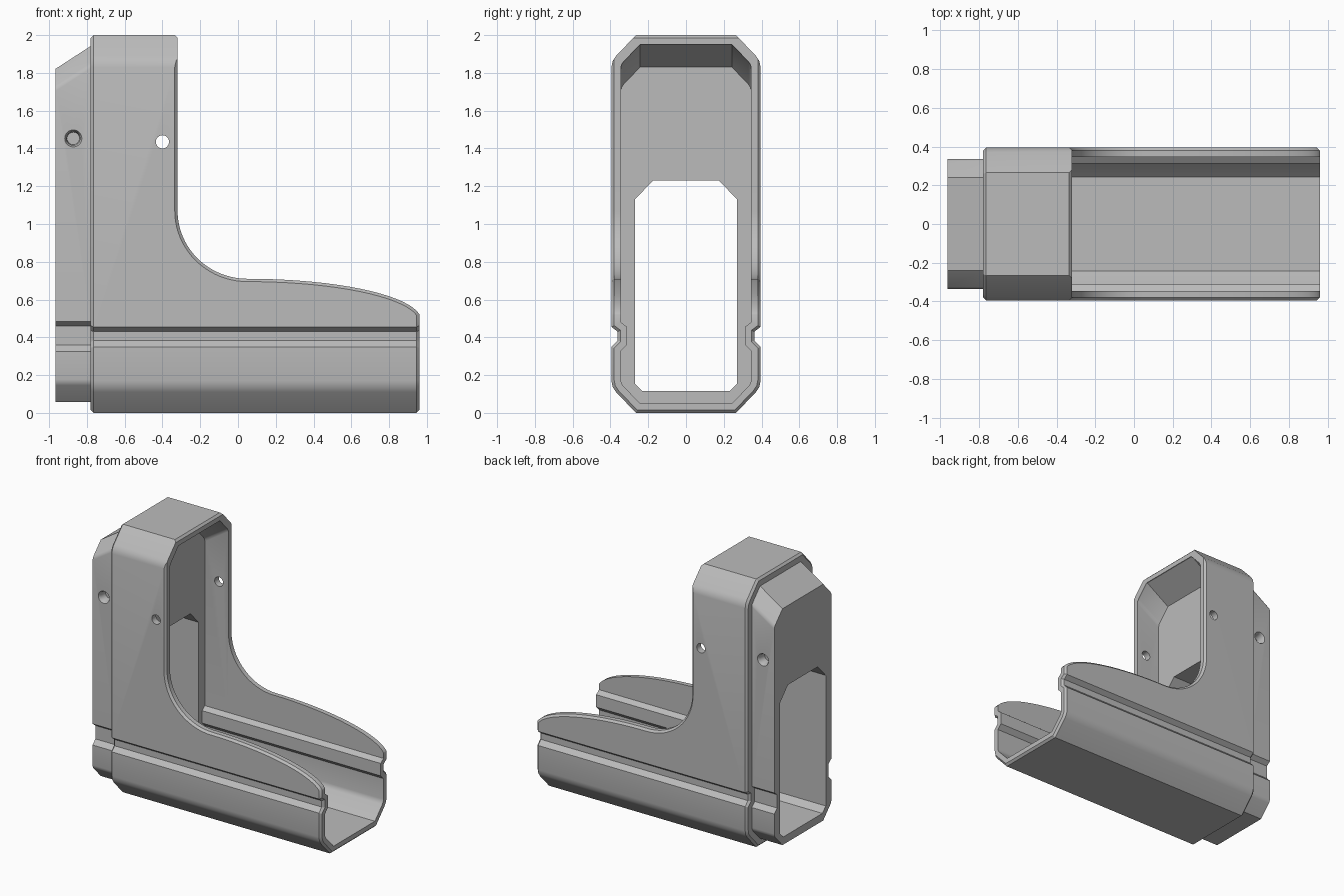
import bpy, bmesh, math
from mathutils import Vector

cube = bpy.data.objects.get("Cube")
if cube:
    bpy.data.objects.remove(cube, do_unlink=True)

grey = bpy.data.materials.new("plain_grey")
grey.use_nodes = True
GREY = (0.5, 0.5, 0.5, 1)
grey.diffuse_color = GREY
grey.node_tree.nodes["Principled BSDF"].inputs["Base Color"].default_value = GREY
grey.node_tree.nodes["Principled BSDF"].inputs["Roughness"].default_value = 0.6


def inset(profile, d):
    """Mitred inward offset of a counter-clockwise outline."""
    pts = [Vector(p) for p in profile]
    out = []
    for i, p in enumerate(pts):
        e1 = (p - pts[i - 1]).normalized()
        e2 = (pts[(i + 1) % len(pts)] - p).normalized()
        n1, n2 = Vector((-e1.y, e1.x)), Vector((-e2.y, e2.x))
        out.append(p + (n1 + n2) * (d / (1 + n1.dot(n2))))
    return out


def mirrored(half):
    """Full outline from its +y half, listed bottom to top."""
    return half + [(-y, z) for y, z in reversed(half)]


def loft(name, sections, axis):
    """Solid through matching outlines placed along the x or y axis."""
    bm = bmesh.new()
    rings = []
    for pos, outline in sections:
        rings.append([bm.verts.new((pos, a, b) if axis == "x" else (a, pos, b))
                      for a, b in outline])
    n = len(rings[0])
    for r, s in zip(rings, rings[1:]):
        for i in range(n):
            j = (i + 1) % n
            bm.faces.new((r[i], r[j], s[j], s[i]))
    bm.faces.new(rings[0])
    bm.faces.new(rings[-1])
    bmesh.ops.recalc_face_normals(bm, faces=bm.faces)
    mesh = bpy.data.meshes.new(name)
    bm.to_mesh(mesh)
    bm.free()
    mesh.materials.append(grey)
    obj = bpy.data.objects.new(name, mesh)
    bpy.context.collection.objects.link(obj)
    return obj


def circle(x, z, r, n=32):
    return [(x + r * math.cos(2 * math.pi * i / n), z + r * math.sin(2 * math.pi * i / n))
            for i in range(n)]


def lower_top(outline, drop=0.12):
    return [(y, z - drop if z > 1.5 else z) for y, z in outline]


def combine(target, tool, operation):
    mod = target.modifiers.new("combine", "BOOLEAN")
    mod.operation, mod.solver, mod.object = operation, "EXACT", tool
    bpy.ops.object.select_all(action="DESELECT")
    bpy.context.view_layer.objects.active = target
    target.select_set(True)
    bpy.ops.object.modifier_apply(modifier=mod.name)
    bpy.data.objects.remove(tool, do_unlink=True)


# Outer cross-section: chamfered corners and a side groove
outer = mirrored([(.265, 0), (.37, .11), (.388, .137), (.395, .17),
                  (.395, .35), (.362, .383), (.362, .43), (.395, .455),
                  (.395, 1.83), (.388, 1.863), (.37, 1.89), (.265, 2)])
rim = inset(outer, .015)
spigot_outline = inset(outer, .058)
socket_outline = inset(outer, .05)
tunnel_outline = mirrored([(.23, .115), (.27, .155), (.27, 1.13), (.175, 1.23)])

# Main shell with chamfered ends
housing = loft("housing", [(-.78, rim), (-.765, outer), (.945, outer), (.96, rim)], "x")

# Rear spigot with a sloping top
spigot = loft("spigot", [(-.965, lower_top(spigot_outline)), (-.78, spigot_outline),
                         (-.6, spigot_outline)], "x")
combine(housing, spigot, "UNION")

# Front socket and open trough
socket = loft("socket_cutter", [(-.515, lower_top(socket_outline)),
                                (-.33, socket_outline), (1.1, socket_outline)], "x")
combine(housing, socket, "DIFFERENCE")

# Tunnel through the rear block
tunnel = loft("tunnel_cutter", [(-1.1, tunnel_outline), (-.4, tunnel_outline)], "x")
combine(housing, tunnel, "DIFFERENCE")

# Sweeping cutaway, flared at the outside to chamfer the rim
arc = [i / 20 * math.pi / 2 for i in range(21)]
cutaway = [(-.32, 1.985)]
cutaway += [(.05 - .37 * math.cos(a), 1.07 - .36 * math.sin(a)) for a in arc]
cutaway += [(.05 + .92 * math.sin(a), .49 + .22 * math.cos(a)) for a in arc[1:]]
cutaway += [(1.2, .49), (1.2, 2.2), (-.35, 2.2), (-.35, 2.015)]
flared = inset(cutaway, -.03)
combine(housing, loft("cutaway_cutter", [(-.41, flared), (-.38, cutaway),
                                         (.38, cutaway), (.41, flared)], "y"), "DIFFERENCE")

# Pin hole through both side walls
pin = circle(-.4, 1.435, .035)
combine(housing, loft("pin_cutter", [(-.6, pin), (.6, pin)], "y"), "DIFFERENCE")

# Tapered blind holes in the spigot sides
for side in (-1, 1):
    hole = loft("blind_hole_cutter", [(side * .27, circle(-.872, 1.453, .033)),
                                      (side * .32, circle(-.872, 1.453, .036)),
                                      (side * .36, circle(-.872, 1.453, .058))], "y")
    combine(housing, hole, "DIFFERENCE")

bpy.ops.object.select_all(action="DESELECT")
housing.select_set(True)
bpy.context.view_layer.objects.active = housing
bpy.ops.object.shade_smooth_by_angle(angle=math.radians(28))
